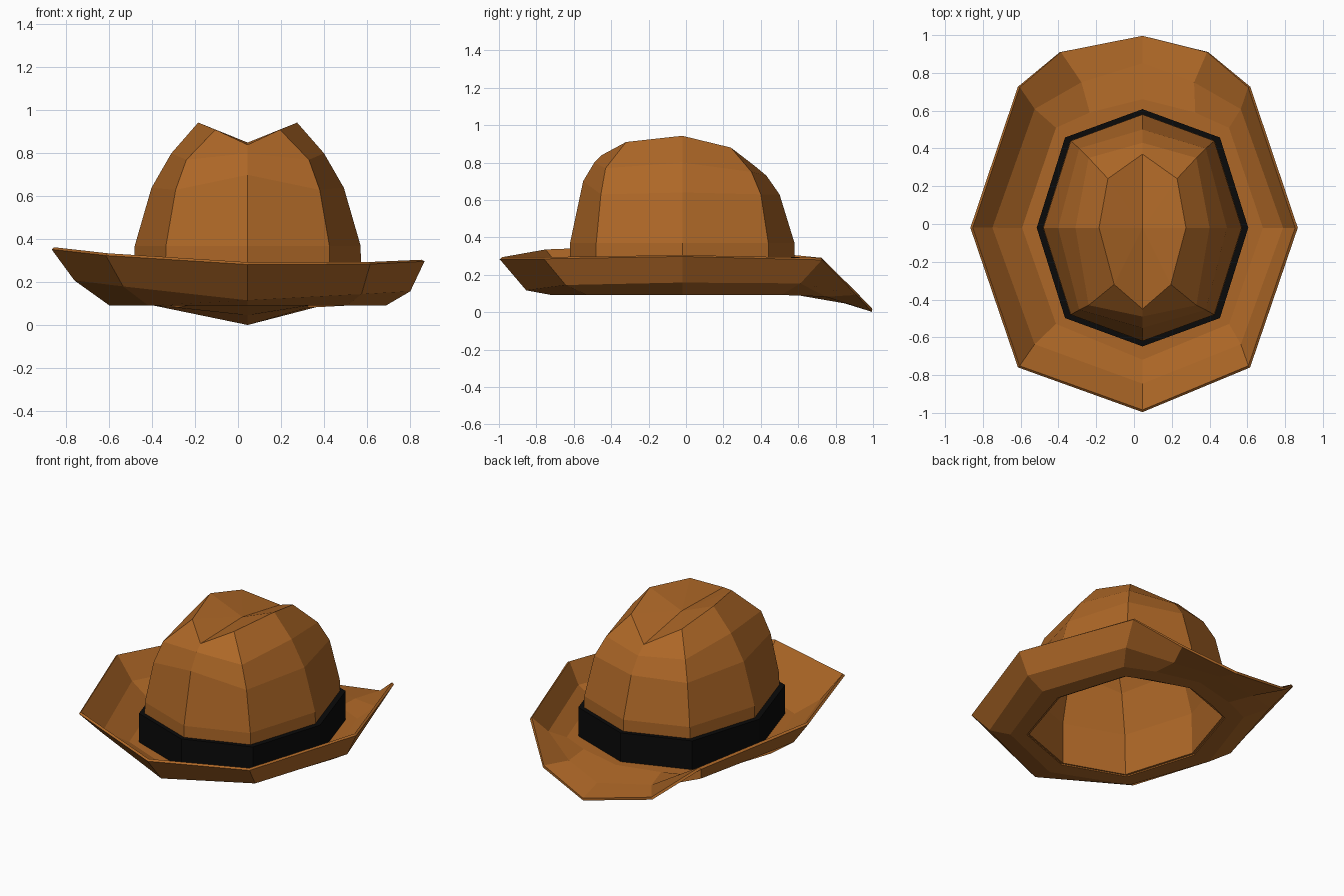
import bpy
import bmesh

if "Cube" in bpy.data.objects:
    bpy.data.objects.remove(bpy.data.objects["Cube"], do_unlink=True)

CENTRE_X = 0.045


def make_material(name, colour):
    mat = bpy.data.materials.new(name)
    mat.use_nodes = True
    mat.diffuse_color = colour
    mat.node_tree.nodes["Principled BSDF"].inputs["Base Color"].default_value = colour
    return mat


def mirrored_ring(half, middle):
    """Closed ring from a front-to-back half, mirrored about x = middle."""
    right = [(middle + x, y, z) for x, y, z in half]
    left = [(middle - x, y, z) for x, y, z in half[1:-1]]
    ring = right + left[::-1]
    # both tips stay on the crown's centre line
    for i in (0, len(half) - 1):
        ring[i] = (CENTRE_X, ring[i][1], ring[i][2])
    return ring


def loft(bm, rings, closed=False):
    """Skin neighbouring rings with quads."""
    loops = [[bm.verts.new(p) for p in ring] for ring in rings]
    pairs = list(zip(loops, loops[1:]))
    if closed:
        pairs.append((loops[-1], loops[0]))
    for low, high in pairs:
        n = len(low)
        for i in range(n):
            j = (i + 1) % n
            bm.faces.new((low[i], low[j], high[j], high[i]))
    return loops


def finish(bm, name, mat, thickness=0, offset=0):
    bmesh.ops.recalc_face_normals(bm, faces=bm.faces)
    mesh = bpy.data.meshes.new(name)
    bm.to_mesh(mesh)
    bm.free()
    mesh.materials.append(mat)
    obj = bpy.data.objects.new(name, mesh)
    bpy.context.collection.objects.link(obj)
    if thickness:
        mod = obj.modifiers.new("thickness", "SOLIDIFY")
        mod.thickness = thickness
        mod.offset = offset
    return obj


def oval(width, diag_x, diag_y, depth, z):
    """Half of a level eight-sided oval, front to back."""
    mid = -0.02
    return [(0, mid - depth, z), (diag_x, mid - diag_y, z), (width, mid, z),
            (diag_x, mid + diag_y, z), (0, mid + depth, z)]


felt = make_material("brown felt", (0.42, 0.136, 0.02, 1))
ribbon = make_material("black ribbon", (0.003, 0.003, 0.003, 1))

# Crown: eight-sided shell narrowing to a raised ridge
shoulder = [(0, -0.55, 0.70), (0.335, -0.455, 0.63), (0.447, -0.02, 0.64),
            (0.335, 0.40, 0.63), (0, 0.50, 0.63)]
upper = [(0, -0.49, 0.80), (0.285, -0.43, 0.77), (0.355, -0.02, 0.80),
         (0.285, 0.35, 0.75), (0, 0.43, 0.73)]
ridge = [(0, -0.45, 0.84), (0.15, -0.32, 0.91), (0.23, -0.02, 0.943),
         (0.183, 0.24, 0.88), (0, 0.37, 0.78)]
crown_halves = [oval(0.53, 0.385, 0.46, 0.60, 0.10),
                oval(0.525, 0.38, 0.46, 0.60, 0.37), shoulder, upper, ridge]
bm = bmesh.new()
top = loft(bm, [mirrored_ring(h, CENTRE_X) for h in crown_halves])[-1]

# Lengthwise crease pressed into the top
dent = bm.verts.new((CENTRE_X, -0.02, 0.85))
for i in range(8):
    bm.faces.new((top[i], top[(i + 1) % 8], dent))
finish(bm, "crown", felt, 0.02, -1)

# Ribbon band around the foot of the crown
bm = bmesh.new()
band = [oval(0.56, 0.41, 0.478, 0.628, 0.10), oval(0.56, 0.41, 0.478, 0.628, 0.295),
        oval(0.52, 0.376, 0.45, 0.59, 0.295), oval(0.52, 0.376, 0.45, 0.59, 0.10)]
loft(bm, [mirrored_ring(h, CENTRE_X) for h in band], closed=True)
finish(bm, "hat_band", ribbon)

# Brim: flat inside, turned up at the front and sides, dropped at the back
inner = [(0, -0.61, 0.10), (0.385, -0.47, 0.10), (0.525, -0.02, 0.10),
         (0.385, 0.43, 0.10), (0.25, 0.49, 0.10), (0, 0.57, 0.10)]
flat = [(0, -0.72, 0.10), (0.46, -0.53, 0.10), (0.64, -0.02, 0.10),
        (0.46, 0.51, 0.10), (0.28, 0.59, 0.10), (0, 0.66, 0.10)]
curl = [(0, -0.85, 0.125), (0.55, -0.64, 0.17), (0.775, -0.02, 0.19),
        (0.55, 0.61, 0.16), (0.30, 0.75, 0.09), (0, 0.85, 0.055)]
edge = [(0, -0.99, 0.29), (0.61, -0.755, 0.31), (0.86, -0.02, 0.33),
        (0.61, 0.725, 0.285), (0.39, 0.91, 0.10), (0, 0.995, 0.01)]


def tilt(ring):
    """Lift the turned-up part on one side."""
    return [(x, y, z - 0.033 * x if y < 0.5 else z) for x, y, z in ring]


bm = bmesh.new()
loft(bm, [mirrored_ring(inner, CENTRE_X), mirrored_ring(flat, CENTRE_X),
          tilt(mirrored_ring(curl, 0.02)), tilt(mirrored_ring(edge, 0))])
finish(bm, "brim", felt, 0.016, 0)
